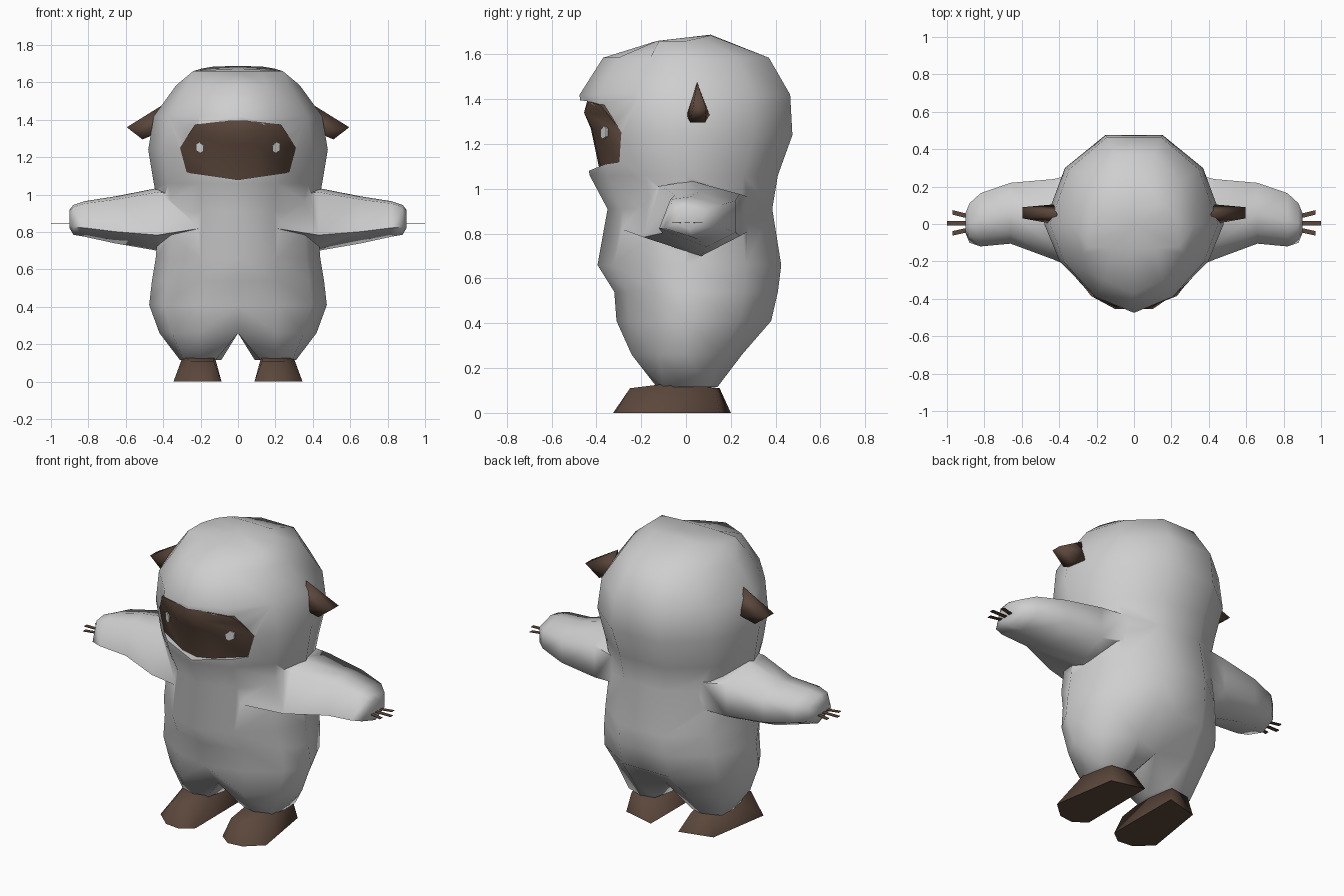
import bpy, bmesh, math

if "Cube" in bpy.data.objects:
    bpy.data.objects.remove(bpy.data.objects["Cube"])


def material(name, rgb):
    m = bpy.data.materials.new(name)
    m.diffuse_color = (*rgb, 1)
    m.use_nodes = True
    m.node_tree.nodes["Principled BSDF"].inputs["Base Color"].default_value = m.diffuse_color
    return m


GREY = material("fur grey", (0.62, 0.62, 0.62))
BROWN = material("skin brown", (0.105, 0.063, 0.044))


def finish(name, bm, mat):
    """Turn a bmesh into a linked object."""
    bmesh.ops.recalc_face_normals(bm, faces=bm.faces)
    me = bpy.data.meshes.new(name)
    bm.to_mesh(me)
    bm.free()
    me.materials.append(mat)
    ob = bpy.data.objects.new(name, me)
    bpy.context.collection.objects.link(ob)
    return ob


def activate(ob):
    bpy.ops.object.select_all(action='DESELECT')
    ob.select_set(True)
    bpy.context.view_layer.objects.active = ob


def mirror(ob):
    m = ob.modifiers.new("mirror", 'MIRROR')
    m.use_clip = True
    m.merge_threshold = 0.0005


def bake(ob):
    activate(ob)
    bpy.ops.object.convert(target='MESH')


def smooth(ob, angle):
    activate(ob)
    bpy.ops.object.shade_smooth_by_angle(angle=math.radians(angle))


def hull(name, points, mat):
    """Convex solid on the right side, mirrored to the left."""
    bm = bmesh.new()
    for p in points:
        bm.verts.new(p)
    bmesh.ops.convex_hull(bm, input=bm.verts)
    bmesh.ops.delete(bm, geom=[v for v in bm.verts if not v.link_faces], context='VERTS')
    ob = finish(name, bm, mat)
    mirror(ob)
    bake(ob)
    return ob


# Body: half outlines stacked by height, front centre to back centre
OUTLINE = [(0, -1), (.46, -.82), (.83, -.43), (1, 0), (.77, .63), (.32, 1), (0, 1)]
HIPS = [(0, -.75), (.48, -.97), (.84, -.5), (1, 0), (.82, .6), (.42, 1), (0, .75)]
CROWN = [(0, -.13, 1.66), (.12, -.13, 1.66), (.24, -.12, 1.66), (.24, 0, 1.66),
         (.19, .07, 1.675), (.13, .11, 1.685), (0, .11, 1.688)]
RINGS = [  # z, half width, front depth, back depth, outline
    (1.585, .33, .37, .37, OUTLINE),
    (1.42, .45, .475, .465, OUTLINE), (1.24, .48, .46, .475, OUTLINE),
    (1.06, .45, .43, .41, OUTLINE), (.91, .42, .35, .385, OUTLINE),
    (.66, .44, .395, .425, OUTLINE), (.54, .46, .32, .41, OUTLINE),
    (.41, .475, .31, .38, OUTLINE), (.26, .42, .25, .25, HIPS)]
ANKLE = [(.12, -.11), (.2, -.13), (.29, -.1), (.31, 0), (.305, .1),
         (.2, .14), (.12, .12), (.09, 0)]

bm = bmesh.new()
rows = [[bm.verts.new(p) for p in CROWN]]
rows += [[bm.verts.new((u * w, v * (f if v < 0 else b), z)) for u, v in prof]
         for z, w, f, b, prof in RINGS]
apex = bm.verts.new((0, 0, 1.675))
for i in range(6):
    bm.faces.new((apex, rows[0][i], rows[0][i + 1]))
for r, s in zip(rows, rows[1:]):
    for i in range(6):
        bm.faces.new((r[i], s[i], s[i + 1], r[i + 1]))
# Leg grows from the lower ring and a crotch point
thigh = rows[-1] + [bm.verts.new((0, 0, .26))]
ankle = [bm.verts.new((x, y, .115)) for x, y in ANKLE]
for i in range(8):
    j = (i + 1) % 8
    bm.faces.new((thigh[i], ankle[i], ankle[j], thigh[j]))
bm.faces.new(ankle)
body = finish("body", bm, GREY)
mirror(body)
bake(body)

# Arms: six-sided rings along x, narrow underneath, flaring into the body
SECTION = [(-1, -.5), (-.65, .87), (0, 1), (1, .65), (1, -.47), (.2, -1)]
bm = bmesh.new()
prev = None
for x, y0, y1, z0, z1 in [(.2, -.29, .3, .76, 1.0), (.43, -.19, .24, .7, 1.035),
                          (.66, -.105, .22, .74, .99), (.82, -.12, .165, .775, .965),
                          (.88, -.1, .11, .785, .945), (.9, -.05, .06, .82, .92)]:
    ring = [bm.verts.new((x, (y0 + y1) / 2 + (y1 - y0) / 2 * u,
                          (z0 + z1) / 2 + (z1 - z0) / 2 * v)) for u, v in SECTION]
    if prev:
        for k in range(6):
            bm.faces.new((prev[k], ring[k], ring[(k + 1) % 6], prev[(k + 1) % 6]))
    else:
        bm.faces.new(ring)
    prev = ring
bm.faces.new(prev)
arms = finish("arms", bm, GREY)
mirror(arms)
bake(arms)

# Face mask grid, right half from centre outwards, top row first
MASK = [[(0, -.44, 1.395), (.1, -.435, 1.39), (.23, -.385, 1.375)],
        [(0, -.455, 1.34), (.1, -.455, 1.34), (.26, -.345, 1.33)],
        [(0, -.425, 1.27), (.1, -.42, 1.27), (.31, -.29, 1.25)],
        [(0, -.385, 1.08), (.1, -.38, 1.095), (.275, -.295, 1.12)]]


def mask_solid(name, mat, shift, depth):
    """Mask surface moved by shift, extruded in y by depth."""
    bm = bmesh.new()
    grid = []
    for row in MASK:
        full = [(-x, y, z) for x, y, z in reversed(row[1:])] + row
        grid.append([bm.verts.new((x, y + shift, z)) for x, y, z in full])
    for r, s in zip(grid, grid[1:]):
        for i in range(4):
            bm.faces.new((r[i], s[i], s[i + 1], r[i + 1]))
    ext = bmesh.ops.extrude_face_region(bm, geom=list(bm.faces), use_keep_orig=True)
    for v in ext["geom"]:
        if isinstance(v, bmesh.types.BMVert):
            v.co.y += depth
    return finish(name, bm, mat)


# Join arms to the body and sink the face opening
cutter = mask_solid("face_cutter", GREY, .006, -.4)
cutter.hide_render = True
for helper, op in ((arms, 'UNION'), (cutter, 'DIFFERENCE')):
    b = body.modifiers.new(op, 'BOOLEAN')
    b.object, b.operation, b.solver = helper, op, 'EXACT'
bake(body)
smooth(body, 75)
for helper in (arms, cutter):
    bpy.data.objects.remove(helper)

mask = mask_solid("face_mask", BROWN, 0, .02)
smooth(mask, 60)

# Eyes: thin six-sided plates following the slope of the mask
eye = []
for dx, dz in [(-.022, .012), (.002, .03), (.021, .02), (.018, -.016), (-.004, -.028), (-.02, -.018)]:
    y = -.369 + .6 * dx
    eye += [(.205 + dx, y, 1.25 + dz), (.205 + dx, y + .009, 1.25 + dz)]
hull("eyes", eye, GREY)

# Ears
ears = hull("ears", [(.41, .05, 1.475), (.595, .03, 1.36), (.595, .09, 1.36),
                     (.51, .02, 1.295), (.51, .085, 1.295),
                     (.43, 0, 1.33), (.43, .105, 1.33)], BROWN)
smooth(ears, 89)

# Feet: broad outer toe, narrower slanted heel
feet = hull("feet", [(.088, -.27, 0), (.16, -.325, 0), (.25, -.315, 0), (.345, -.23, 0),
                     (.285, .15, 0), (.09, .2, 0), (.13, -.25, .11), (.25, -.25, .11),
                     (.125, -.05, .135), (.295, -.05, .135), (.14, .15, .11), (.265, .13, .11)], BROWN)
smooth(feet, 89)

# Claws: three flat slivers on each hand
for i, (ya, yb, tip) in enumerate([(-.03, -.05, .97), (.005, .005, 1.0), (.04, .062, .97)]):
    hull("claws_%d" % (i + 1),
         [(x, y + s * .012, .848 + t) for x, y in ((.88, ya), (tip, yb))
          for s in (-1, 1) for t in (-.0015, .0015)], BROWN)
